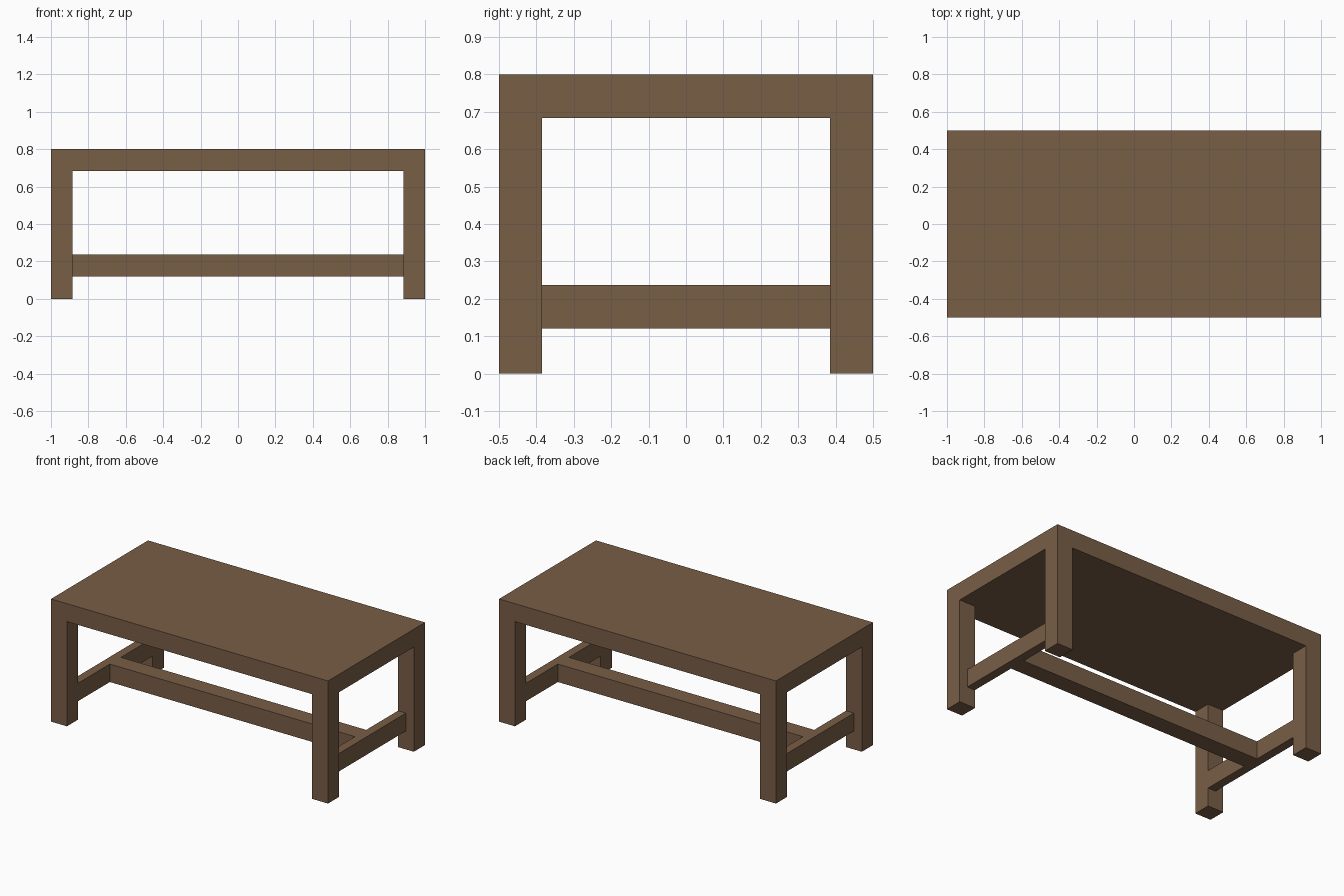
import bpy

if "Cube" in bpy.data.objects:
    bpy.data.objects.remove(bpy.data.objects["Cube"])

W, D, H = 2.0, 1.0, 0.8      # overall size
POST = 0.115                 # leg thickness
SLAB = 0.117                 # tabletop thickness
RAIL_Z = (0.12, 0.237)       # stretcher bottom and top

wood = bpy.data.materials.new("brown_wood")
wood.diffuse_color = (0.19, 0.112, 0.062, 1.0)
wood.use_nodes = True
wood.node_tree.nodes["Principled BSDF"].inputs["Base Color"].default_value = wood.diffuse_color


def box(name, x, y, z):
    """Axis-aligned box from (min, max) ranges."""
    bpy.ops.mesh.primitive_cube_add(size=1)
    ob = bpy.context.object
    ob.name = name
    lows, highs = zip(x, y, z)
    for v in ob.data.vertices:
        v.co = [hi if c > 0 else lo for c, lo, hi in zip(v.co, lows, highs)]
    ob.data.materials.append(wood)
    return ob


def mirrored(lo, hi, side):
    return tuple(sorted((lo * side, hi * side)))


# solid tabletop
box("tabletop", (-W / 2, W / 2), (-D / 2, D / 2), (H - SLAB, H))

inner_x, inner_y = W / 2 - POST, D / 2 - POST
for sx, side in ((-1, "left"), (1, "right")):
    # corner legs, flush with the tabletop edges
    for sy, end in ((-1, "front"), (1, "back")):
        box(f"{end}_{side}_leg", mirrored(inner_x, W / 2, sx),
            mirrored(inner_y, D / 2, sy), (0, H - SLAB))
    # end stretcher, half as thick as a leg
    box(f"{side}_stretcher", mirrored(inner_x, inner_x + POST / 2, sx),
        (-inner_y, inner_y), RAIL_Z)

# long centre stretcher
box("centre_stretcher", (-inner_x, inner_x), (-POST / 2, POST / 2), RAIL_Z)
